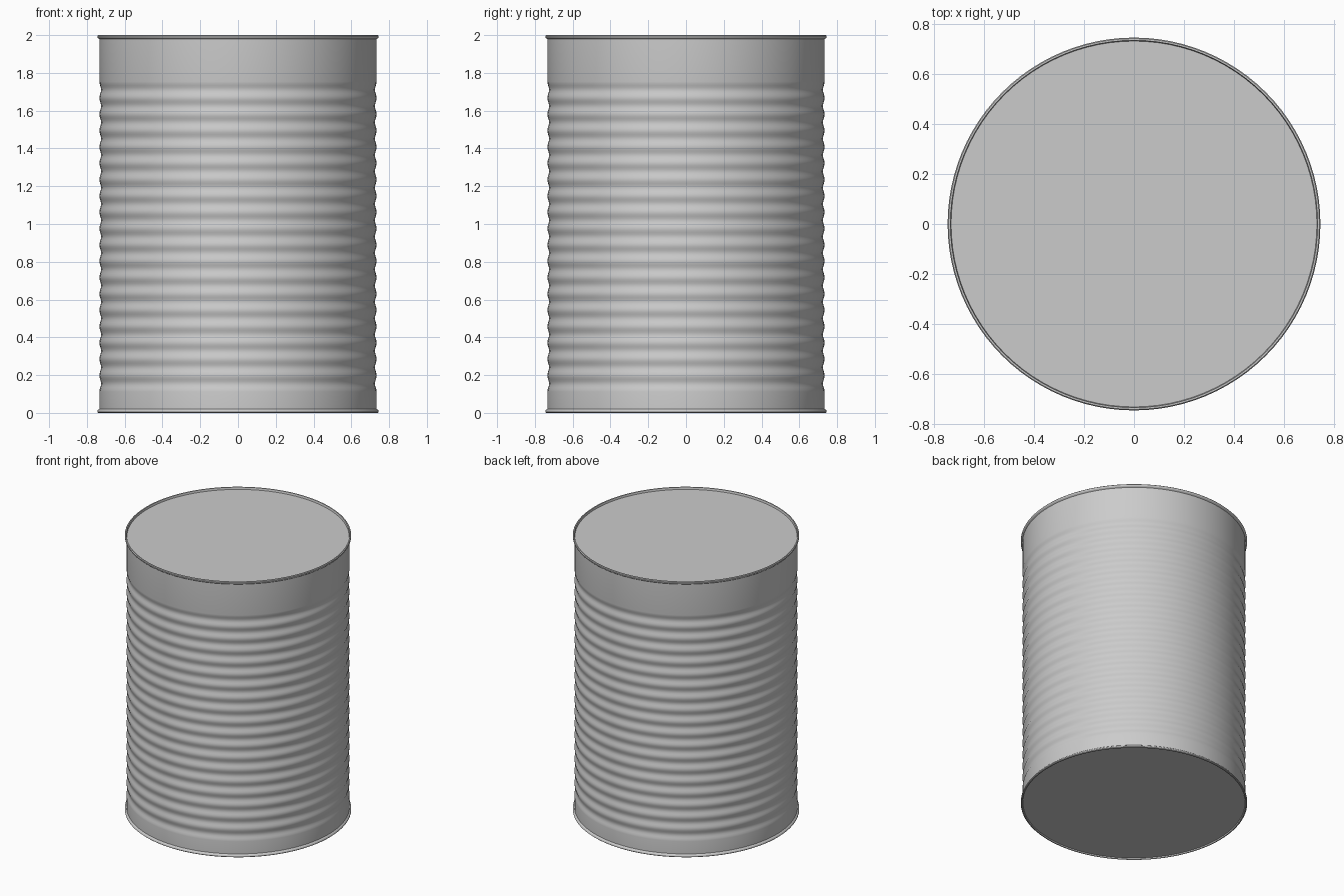
import bpy, bmesh, math

if "Cube" in bpy.data.objects:
    bpy.data.objects.remove(bpy.data.objects["Cube"])

SIDES = 96
metal = bpy.data.materials.new("tin grey")
metal.diffuse_color = (0.6, 0.6, 0.6, 1)
metal.use_nodes = True
metal.node_tree.nodes["Principled BSDF"].inputs["Base Color"].default_value = metal.diffuse_color


def lathe(name, profile):
    """Spin an (r, z) profile around z; r = 0 ends close at a single point."""
    bm = bmesh.new()
    rings = []
    for r, z in profile:
        if r == 0:
            rings.append([bm.verts.new((0, 0, z))] * SIDES)
        else:
            rings.append([bm.verts.new((r * math.cos(2 * math.pi * i / SIDES),
                                        r * math.sin(2 * math.pi * i / SIDES), z))
                          for i in range(SIDES)])
    for a, b in zip(rings, rings[1:]):
        for i in range(SIDES):
            j = (i + 1) % SIDES
            bm.faces.new(list(dict.fromkeys((a[i], a[j], b[j], b[i]))))
    bmesh.ops.recalc_face_normals(bm, faces=bm.faces)
    me = bpy.data.meshes.new(name)
    bm.to_mesh(me)
    bm.free()
    me.materials.append(metal)
    ob = bpy.data.objects.new(name, me)
    bpy.context.collection.objects.link(ob)
    bpy.ops.object.select_all(action='DESELECT')
    ob.select_set(True)
    bpy.context.view_layer.objects.active = ob
    bpy.ops.object.shade_smooth_by_angle(angle=math.radians(40))


# Closed can: recessed ends, rolled rims and a ribbed wall
RIBS, Z0, Z1, STEPS = 19, 0.112, 1.754, 8
bottom = [(0, 0.008), (0.731, 0.008), (0.734, 0.0), (0.741, 0.0),
          (0.745, 0.004), (0.745, 0.011), (0.741, 0.016), (0.734, 0.021)]
top = [(r, 2.0 - z) for r, z in reversed(bottom)]
top[-2:] = [(0.731, 1.985), (0, 1.985)]
wall = []
for k in range(RIBS * STEPS + 1):
    t = k / STEPS
    wall.append((0.734 - 0.0045 * (1 - math.cos(2 * math.pi * t)),
                 Z0 + (Z1 - Z0) * t / RIBS))
lathe("can", bottom + wall + top)
